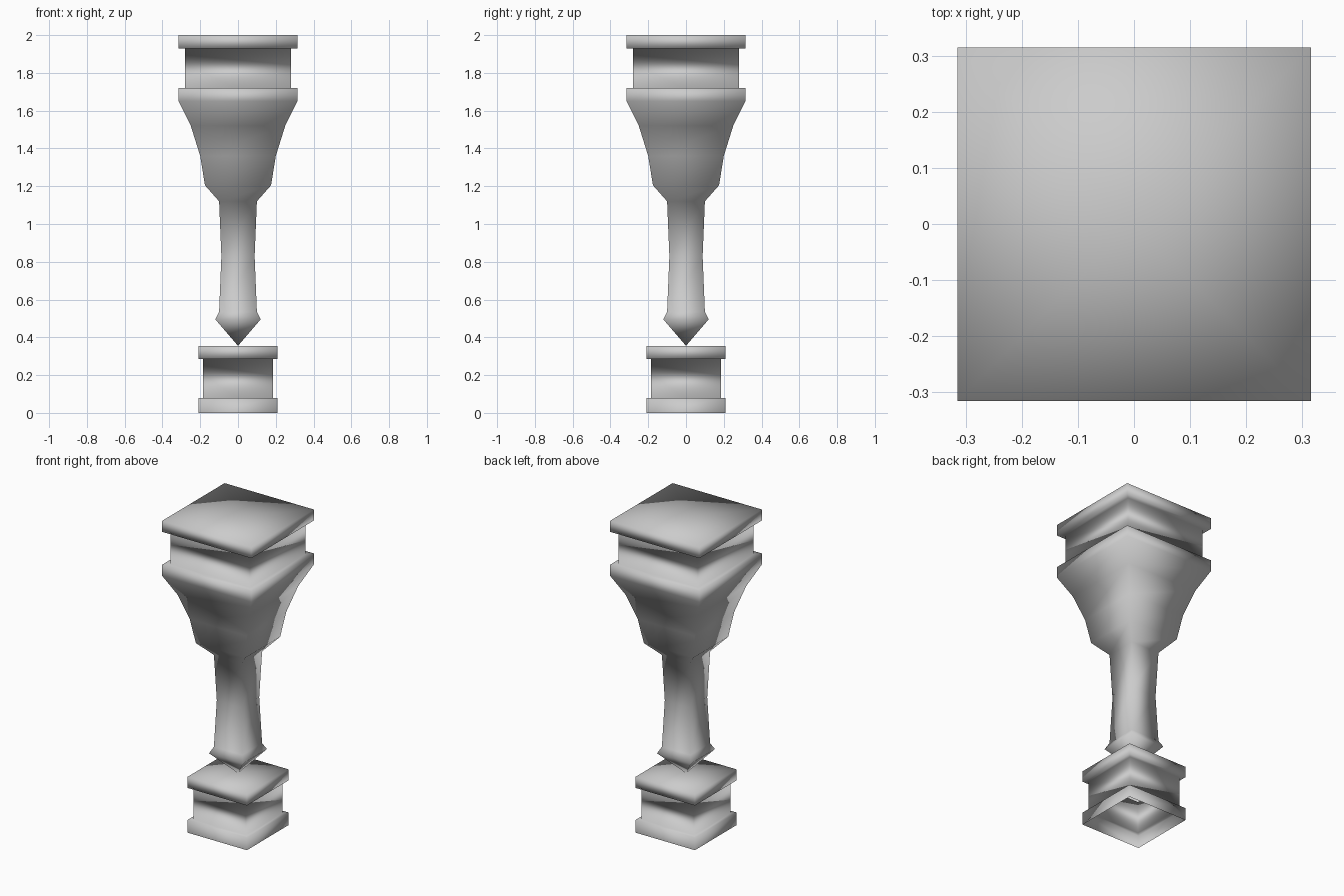
import bpy
import bmesh
from math import tau, sqrt

cube = bpy.data.objects.get("Cube")
if cube:
    bpy.data.objects.remove(cube)

# One plain stone colour
stone = bpy.data.materials.new("grey_stone")
stone.use_nodes = True
GREY = (0.6, 0.6, 0.6, 1)
stone.diffuse_color = GREY
stone.node_tree.nodes["Principled BSDF"].inputs["Base Color"].default_value = GREY


def square_turning(name, profile):
    """Sweep (half width, height) points into a smooth-shaded four-sided part."""
    bm = bmesh.new()
    verts = [bm.verts.new((w, w, z)) for w, z in profile]
    edges = [bm.edges.new(pair) for pair in zip(verts, verts[1:])]
    bmesh.ops.spin(bm, geom=verts + edges, cent=(0, 0, 0), axis=(0, 0, 1),
                   angle=tau, steps=4)
    bmesh.ops.remove_doubles(bm, verts=bm.verts, dist=0.0005)
    bmesh.ops.recalc_face_normals(bm, faces=bm.faces)
    # Point the walls outward, also on the open-bottomed part
    lid = max(bm.faces, key=lambda f: f.calc_center_median().z)
    if lid.normal.z < 0:
        bmesh.ops.reverse_faces(bm, faces=bm.faces)
    for face in bm.faces:
        face.smooth = True
    mesh = bpy.data.meshes.new(name)
    bm.to_mesh(mesh)
    bm.free()
    mesh.materials.append(stone)
    obj = bpy.data.objects.new(name, mesh)
    bpy.context.collection.objects.link(obj)
    return obj


def banded_block(rim, neck, heights):
    """Profile of a block with a rim at each end and a recessed neck."""
    a, b, c, d = heights
    return [(rim, a), (rim, b), (neck, b), (neck, c), (rim, c), (rim, d), (0, d)]


# Hollow pedestal, open underneath
square_turning("pedestal", banded_block(0.21, 0.185, (0, 0.08, 0.285, 0.355)))

# Pointed shaft flaring into the banded capital
shaft = [(0, 0.355), (0.12, 0.495), (0.10, 0.535), (0.088, 0.83), (0.10, 1.12)]
flare = [(0.175, 1.205), (0.20, 1.36), (0.25, 1.52)]
capital = banded_block(0.315, 0.28, (1.65, 1.72, 1.93, 2.0))
square_turning("shaft_and_capital", shaft + flare + capital)
